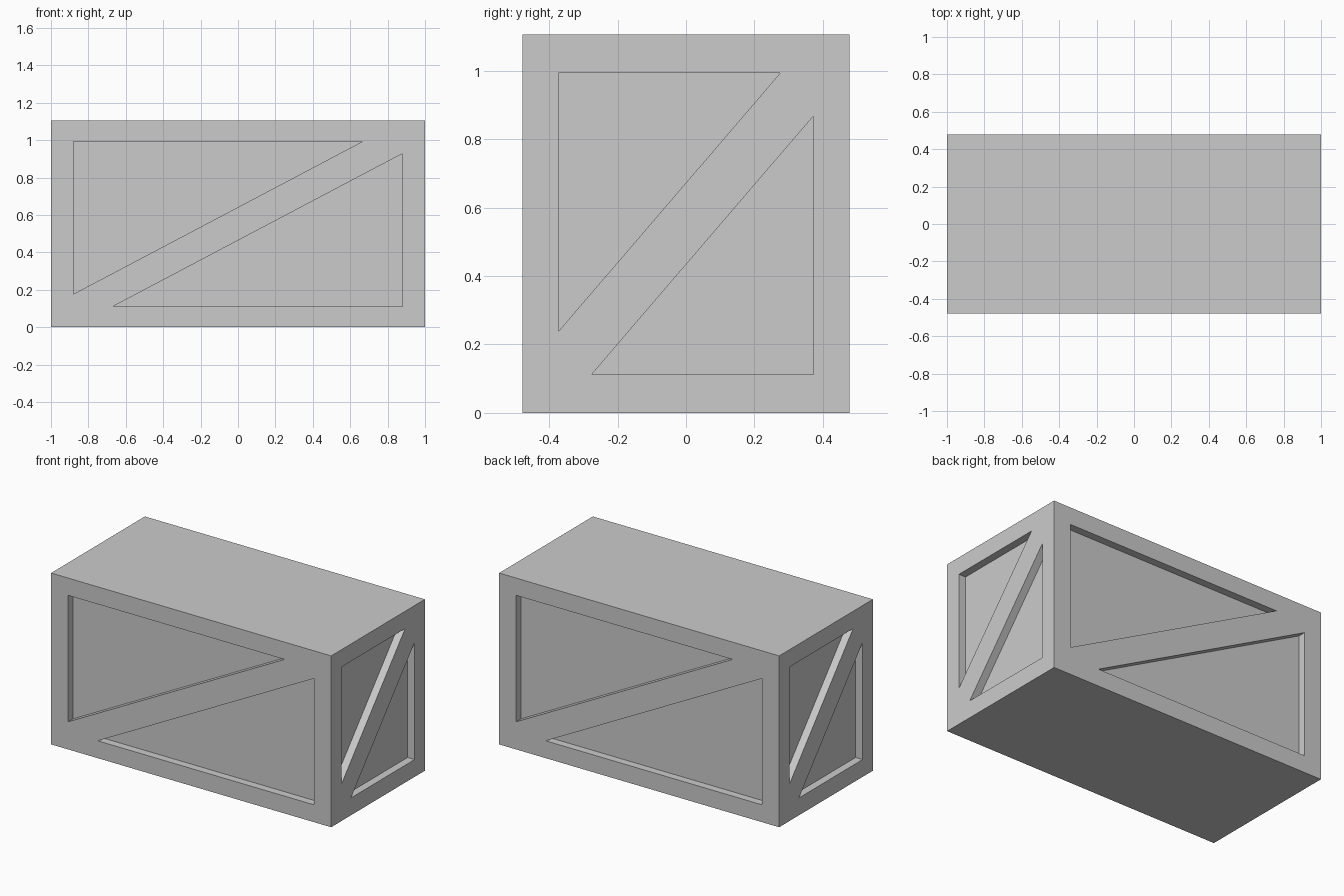
import bpy, bmesh
from math import pi
from mathutils import Matrix, Vector

if "Cube" in bpy.data.objects:
    bpy.data.objects.remove(bpy.data.objects["Cube"])

L, W, H = 2.0, 0.956, 1.106   # crate size
DEPTH = 0.05                  # panel recess depth


def make_object(name, bm):
    bmesh.ops.recalc_face_normals(bm, faces=bm.faces)
    mesh = bpy.data.meshes.new(name)
    bm.to_mesh(mesh)
    bm.free()
    obj = bpy.data.objects.new(name, mesh)
    bpy.context.collection.objects.link(obj)
    return obj


def add_prism(bm, tri, dist, turn):
    """Triangular prism straddling a wall 'dist' from the centre, turned about z."""
    rot = Matrix.Rotation(turn, 4, 'Z')
    rings = [[bm.verts.new(rot @ Vector((u, y, z))) for u, z in tri]
             for y in (-dist - 0.1, -dist + DEPTH)]
    a, b = rings
    bm.faces.new(a)
    bm.faces.new(b[::-1])
    for i in range(3):
        j = (i + 1) % 3
        bm.faces.new((a[i], b[i], b[j], a[j]))


# Crate body
bm = bmesh.new()
bmesh.ops.create_cube(bm, size=1, matrix=Matrix.Translation((0, 0, H / 2)) @ Matrix.Diagonal((L, W, H, 1)))
crate = make_object("crate", bm)

# Upper triangle of each wall; the lower one is the same turned half way round
long_tri = [(-0.879, 0.994), (0.667, 0.994), (-0.879, 0.178)]
end_tri = [(-0.373, 0.994), (0.276, 0.994), (-0.373, 0.238)]

# Recessed panels on all four walls, leaving a frame with a diagonal brace
bm = bmesh.new()
for k in range(4):
    tri, dist = (long_tri, W / 2) if k % 2 == 0 else (end_tri, L / 2)
    add_prism(bm, tri, dist, k * pi / 2)
    add_prism(bm, [(-u, H - z) for u, z in tri], dist, k * pi / 2)
cutter = make_object("panel_cutter", bm)
cutter.hide_render = True
cutter.display_type = 'WIRE'

cut = crate.modifiers.new("panels", 'BOOLEAN')
cut.operation = 'DIFFERENCE'
cut.solver = 'EXACT'
cut.object = cutter
